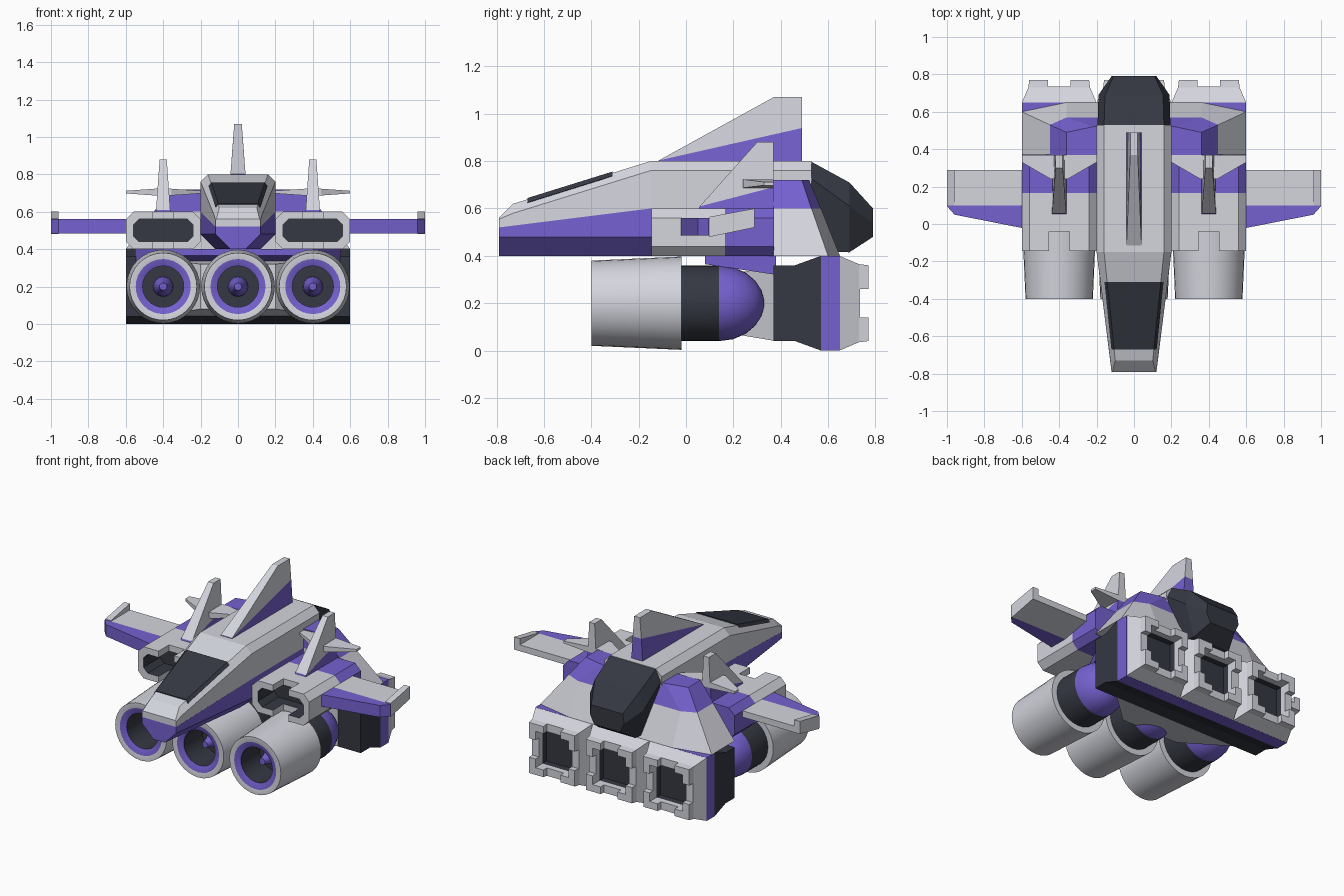
import bpy, bmesh, math

if "Cube" in bpy.data.objects:
    bpy.data.objects.remove(bpy.data.objects["Cube"])


def material(name, rgb):
    m = bpy.data.materials.new(name)
    m.diffuse_color = (*rgb, 1)
    m.use_nodes = True
    m.node_tree.nodes["Principled BSDF"].inputs["Base Color"].default_value = m.diffuse_color
    return m


MATS = [material("light_grey", (0.66, 0.67, 0.73)),
        material("purple", (0.18, 0.12, 0.63)),
        material("dark", (0.035, 0.04, 0.055))]
GREY, PURPLE, DARK = 0, 1, 2


def loft(name, loops, mats=GREY, caps=None, mirror=False, cutters=(), smooth=False):
    """Skin equal-length loops; one colour per band, caps take the end colours."""
    n = len(loops[0])
    bands = [mats] * (len(loops) - 1) if isinstance(mats, int) else mats
    caps = caps or (bands[0], bands[-1])
    bm = bmesh.new()
    rings = [[bm.verts.new(p) for p in lp] for lp in loops]
    for a, b, m in zip(rings, rings[1:], bands):
        for j in range(n):
            k = (j + 1) % n
            bm.faces.new((a[j], a[k], b[k], b[j])).material_index = m
    bm.faces.new(rings[0]).material_index = caps[0]
    bm.faces.new(rings[-1]).material_index = caps[1]
    bmesh.ops.recalc_face_normals(bm, faces=bm.faces[:])
    me = bpy.data.meshes.new(name)
    bm.to_mesh(me)
    bm.free()
    for m in MATS:
        me.materials.append(m)
    ob = bpy.data.objects.new(name, me)
    bpy.context.collection.objects.link(ob)
    for c in cutters:
        mod = ob.modifiers.new("notch", 'BOOLEAN')
        mod.operation, mod.object = 'DIFFERENCE', c
    if mirror:
        mod = ob.modifiers.new("mirror", 'MIRROR')
        mod.use_mirror_merge = False
    if smooth:
        bpy.ops.object.select_all(action='DESELECT')
        ob.select_set(True)
        bpy.context.view_layer.objects.active = ob
        bpy.ops.object.shade_smooth_by_angle(angle=math.radians(35))
    return ob


def sym(y, pts):
    return [(x, y, z) for x, z in pts] + [(-x, y, z) for x, z in reversed(pts)]


def plan(z, pts):
    return [(x, y, z) for x, y in pts] + [(-x, y, z) for x, y in reversed(pts)]


def rect(x0, x1, z0, z1, y):
    return [(x0, y, z0), (x1, y, z0), (x1, y, z1), (x0, y, z1)]


def octagon(x0, x1, z0, z1, c, y):
    return [(x0 + c, y, z0), (x1 - c, y, z0), (x1, y, z0 + c), (x1, y, z1 - c),
            (x1 - c, y, z1), (x0 + c, y, z1), (x0, y, z1 - c), (x0, y, z0 + c)]


def side(x, yz):
    return [(x, y, z) for y, z in yz]


def circle(x, z, r, y, n=32):
    return [(x + r * math.cos(math.tau * i / n), y, z + r * math.sin(math.tau * i / n))
            for i in range(n)]


def cutter(name, x0, x1, z0, z1, y0, y1):
    ob = loft(name, [rect(x0, x1, z0, z1, y0), rect(x0, x1, z0, z1, y1)])
    ob.hide_render = True
    ob.display_type = 'WIRE'
    return ob


def fin(name, x, front, split, tip, t, mirror=False):
    """Upright fin: front/split/tip are rows of (y_front, z_front, y_back, z_back)."""
    def row(r, tf, tb):
        return [(x - tf, r[0], r[1]), (x + tf, r[0], r[1]),
                (x + tb, r[2], r[3]), (x - tb, r[2], r[3])]
    loft(name, [row(front, t, t), row(split, t, t * 0.75), row(tip, t / 2, t / 2)],
         [PURPLE, GREY], mirror=mirror)


# fuselage: grey upper half, purple lower half
loft("upper_fuselage", [
    sym(-0.79, [(0.12, 0.52), (0.12, 0.555), (0.115, 0.56)]),
    sym(-0.73, [(0.127, 0.5275), (0.127, 0.58), (0.10, 0.62)]),
    sym(-0.15, [(0.2, 0.6), (0.2, 0.76), (0.16, 0.8)]),
    sym(0.53, [(0.2, 0.6), (0.2, 0.76), (0.16, 0.8)])])
loft("lower_fuselage", [
    sym(-0.79, [(0.04, 0.4), (0.12, 0.48), (0.12, 0.52)]),
    sym(-0.15, [(0.12, 0.4), (0.2, 0.48), (0.2, 0.6)]),
    sym(0.53, [(0.12, 0.4), (0.2, 0.48), (0.2, 0.6)])], PURPLE)

# windscreen and dark tail block
loft("windscreen", [
    sym(-0.67, [(0.08, 0.61), (0.121, 0.625), (0.106, 0.644)]),
    sym(-0.31, [(0.08, 0.72), (0.158, 0.738), (0.143, 0.756)])], DARK)
loft("tail_block", [
    sym(0.525, [(0.15, 0.42), (0.195, 0.73), (0.16, 0.80)]),
    sym(0.69, [(0.13, 0.415), (0.19, 0.61), (0.155, 0.71)]),
    sym(0.79, [(0.09, 0.48), (0.12, 0.54), (0.11, 0.60)])], DARK)

# sloping rear hull, white below and purple above
loft("rear_hull", [
    plan(0.40, [(0.60, 0.37), (0.60, 0.60), (0.36, 0.65)]),
    plan(0.60, [(0.45, 0.37), (0.45, 0.53), (0.36, 0.57)]),
    plan(0.72, [(0.36, 0.37), (0.36, 0.49), (0.22, 0.52)])], [GREY, PURPLE])

# shoulder intakes with notched lips
notch = cutter("intake_notch_cutter", 0.345, 0.455, 0.3, 0.7, -0.3, -0.04)
loft("intake_pod", [
    octagon(0.24, 0.56, 0.44, 0.56, 0.03, 0.02),
    octagon(0.24, 0.56, 0.44, 0.56, 0.03, -0.145),
    octagon(0.2, 0.6, 0.4, 0.6, 0.04, -0.145),
    octagon(0.2, 0.6, 0.4, 0.6, 0.04, 0.165),
    octagon(0.2, 0.6, 0.4, 0.6, 0.04, 0.372)],
    [DARK, GREY, GREY, PURPLE], mirror=True, cutters=[notch])

# wings and raised tips
loft("wing_leading_edge", [
    side(x, [(f, 0.485), (0.1, 0.485), (0.1, 0.56), (f, 0.56)])
    for x, f in ((0.58, -0.025), (0.96, 0.05), (1.0, 0.095))], PURPLE, mirror=True)
loft("wing_panel", [side(x, [(0.1, 0.485), (0.29, 0.52), (0.29, 0.56), (0.1, 0.56)])
                    for x in (0.58, 0.97)], mirror=True)
loft("wing_tip", [side(x, [(0.1, 0.48), (0.29, 0.52), (0.29, 0.60), (0.1, 0.565)])
                  for x in (0.96, 1.0)], mirror=True)

# fins and the small cross winglets
fin("centre_fin", 0, (-0.12, 0.79, 0.49, 0.79), (-0.115, 0.803, 0.49, 0.94),
    (0.37, 1.07, 0.49, 1.07), 0.04)
fin("pod_fin", 0.4, (0.05, 0.59, 0.37, 0.59), (0.058, 0.609, 0.37, 0.69),
    (0.30, 0.88, 0.37, 0.88), 0.038, mirror=True)
loft("winglet", [side(x, [(f, 0.705 - t), (0.37, 0.705 - t), (0.37, 0.705 + t), (f, 0.705 + t)])
                 for x, f, t in ((0.2, 0.33, 0.007), (0.355, 0.24, 0.018),
                                 (0.445, 0.24, 0.018), (0.6, 0.33, 0.007))], mirror=True)

# three round front engines and their spinners
dome = [(0.16 * math.cos(a), 0.14 + 0.19 * math.sin(a))
        for a in (math.radians(d) for d in (18, 36, 54, 70, 84))]
rings = [(0.11, -0.2), (0.11, -0.385), (0.147, -0.4), (0.18, -0.4),
         (0.197, -0.02), (0.16, -0.02), (0.16, 0.14)] + dome
engine_mats = [DARK, PURPLE, GREY, GREY, GREY, DARK] + [PURPLE] * len(dome)
for label, x in (("left", -0.4), ("centre", 0), ("right", 0.4)):
    loft(label + "_engine", [circle(x, 0.2, r, y) for r, y in rings], engine_mats, smooth=True)
    loft(label + "_spinner", [circle(x, 0.2, r, y, 16) for r, y in
                              ((0.055, -0.19), (0.05, -0.24), (0.025, -0.3), (0.02, -0.33))],
         PURPLE, smooth=True)

# lower rear block and the pylon joining it to the engines
loft("rear_block", [rect(-0.6, 0.6, 0.04, 0.36, 0.37), rect(-0.6, 0.6, 0.04, 0.36, 0.46),
                    rect(-0.6, 0.6, 0, 0.4, 0.57), rect(-0.6, 0.6, 0, 0.4, 0.65)],
     [DARK, DARK, PURPLE])
loft("engine_pylon", [rect(-0.2, 0.2, 0.08, 0.32, 0.14), rect(-0.45, 0.45, 0.04, 0.35, 0.38)])
loft("pylon_roof", [rect(-0.4, 0.4, 0.365, 0.402, 0.08), rect(-0.55, 0.55, 0.32, 0.402, 0.38)],
     PURPLE)

# three square rear nozzles with notched rims
for label, x in (("left", -0.4), ("centre", 0), ("right", 0.4)):
    up = cutter(label + "_upright_notch_cutter", x - 0.06, x + 0.06, -0.1, 0.5, 0.735, 0.9)
    flat = cutter(label + "_flat_notch_cutter", x - 0.19, x + 0.19, 0.14, 0.26, 0.735, 0.9)
    loft(label + "_nozzle", [rect(x - h, x + h, 0.2 - h, 0.2 + h, y) for h, y in
                             ((0.115, 0.66), (0.115, 0.70), (0.115, 0.77), (0.16, 0.77),
                              (0.165, 0.73), (0.2, 0.648))],
         [DARK, GREY, GREY, GREY, GREY], cutters=[up, flat])
